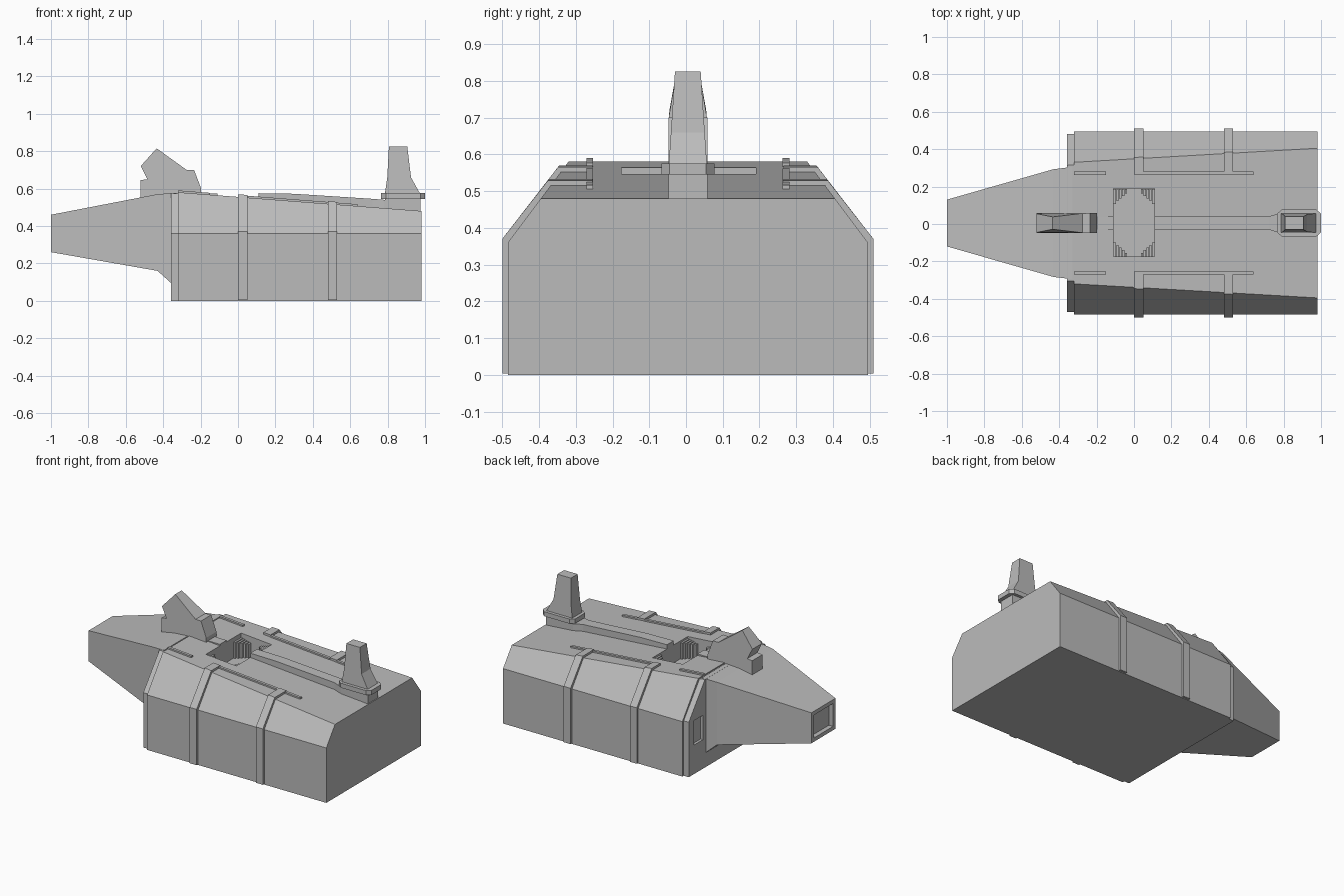
import bpy, bmesh

cube = bpy.data.objects.get("Cube")
if cube:
    bpy.data.objects.remove(cube, do_unlink=True)

CENTRE_Y = 0.005
grey = bpy.data.materials.new("hull_grey")
grey.use_nodes = True
colour = (0.5, 0.5, 0.5, 1)
grey.diffuse_color = colour
grey.node_tree.nodes["Principled BSDF"].inputs["Base Color"].default_value = colour


def loft(name, sections, mirror=False):
    """Skin a row of matching closed cross-sections and cap both ends."""
    bm = bmesh.new()
    rings = [[bm.verts.new(p) for p in s] for s in sections]
    n = len(rings[0])
    for a, b in zip(rings, rings[1:]):
        for i in range(n):
            j = (i + 1) % n
            bm.faces.new((a[i], a[j], b[j], b[i]))
    bm.faces.new(rings[0][::-1])
    bm.faces.new(rings[-1])
    bmesh.ops.recalc_face_normals(bm, faces=bm.faces)
    mesh = bpy.data.meshes.new(name)
    bm.to_mesh(mesh)
    bm.free()
    mesh.materials.append(grey)
    ob = bpy.data.objects.new(name, mesh)
    ob.location.y = CENTRE_Y
    bpy.context.collection.objects.link(ob)
    if mirror:
        mod = ob.modifiers.new("both_sides", 'MIRROR')
        mod.use_axis = (False, True, False)
        mod.use_mirror_merge = False
    return ob


def rect(x, hw, z0, z1):
    return [(x, -hw, z0), (x, hw, z0), (x, hw, z1), (x, -hw, z1)]


def bar(name, x0, x1, y0, y1, z0, z1, mirror=False):
    def ring(x):
        return [(x, y0, z0), (x, y1, z0), (x, y1, z1), (x, y0, z1)]
    return loft(name, [ring(x0), ring(x1)], mirror)


def cut(ob, cutter):
    cutter.hide_render = True
    mod = ob.modifiers.new("cut", 'BOOLEAN')
    mod.object = cutter
    mod.solver = 'EXACT'
    bpy.context.view_layer.objects.active = ob
    bpy.ops.object.modifier_apply(modifier=mod.name)
    bpy.data.objects.remove(cutter, do_unlink=True)


def deck(x):
    """Height of the sloping deck."""
    return 0.58 - (x + 0.32) * 0.1 / 1.3


def edge(x):
    """Half width of the deck."""
    return 0.325 + (x + 0.32) * 0.075 / 1.3


def hull_ring(x, d=0):
    half = [(0.49 - d, 0), (0.49 - d, 0.36), (edge(x) - d, deck(x) - d / 2)]
    return [(x, y, z) for y, z in half] + [(x, -y, z) for y, z in half[::-1]]


# Hull with a sunken deck well
hull = loft("hull", [hull_ring(-0.32), hull_ring(0.98)])
cut(hull, bar("well_cutter", -0.11, 0.11, -0.18, 0.185, 0.43, 0.7))

# Front collar with a recessed port either side of the nose
collar = loft("front_collar", [hull_ring(-0.357, 0.014), hull_ring(-0.31, 0.014)])
for y0, y1 in ((0.33, 0.42), (-0.42, -0.33)):
    cut(collar, bar("port_cutter", -0.38, -0.34, y0, y1, 0.19, 0.35))

# Nose with a recessed front opening
nose = loft("nose", [rect(-1, 0.125, 0.26, 0.46), rect(-0.43, 0.288, 0.16, 0.57),
                     rect(-0.33, 0.3, 0.07, 0.577)])
cut(nose, bar("opening_cutter", -1.1, -0.97, -0.1, 0.1, 0.285, 0.435))

# Ribbed corner fillers in the well
for sx in (-1, 1):
    for sy in (-1, 1):
        for i in range(5):
            x = sx * (0.103 - i * 0.015)
            length = 0.08 - i * 0.014
            ys = sorted((sy * 0.183, sy * (0.183 - length)))
            bar("well_rib", x - 0.006, x + 0.006, *ys, 0.42, 0.535 - i * 0.004)


# Straps wrapped around the hull
def strap_ring(x):
    z, e = deck(x), edge(x)
    return [(x, y, h) for y, h in (
        (0.26, z + 0.014), (e + 0.007, z + 0.014), (0.505, 0.37), (0.505, 0.004),
        (0.47, 0.004), (0.47, 0.35), (e - 0.02, z - 0.02), (0.26, z - 0.02))]


for x in (0.0, 0.48):
    loft("strap", [strap_ring(x), strap_ring(x + 0.05)], mirror=True)

# Deck rails
for x0, x1 in ((-0.32, -0.15), (0.05, 0.48), (0.53, 0.64)):
    loft("deck_rail", [[(x, y, deck(x) + h) for y, h in
                        ((0.258, -0.02), (0.276, -0.02), (0.276, 0.01), (0.258, 0.01))]
                       for x in (x0, x1)], mirror=True)

# Central spine, widening under the rear tower
loft("spine", [rect(x, hw, 0.44, top) for x, hw, top in (
    (0.11, 0.035, 0.575), (0.3, 0.035, 0.572), (0.72, 0.035, 0.545),
    (0.78, 0.053, 0.54), (0.975, 0.053, 0.522))])
bar("front_spine", -0.22, -0.11, -0.035, 0.035, 0.5, 0.574)


# Rear tower on a chamfered plate
def plate_ring(z):
    half = [(0.765, 0.05), (0.79, 0.072), (0.975, 0.072), (1.0, 0.05)]
    return [(x, y, z) for x, y in half] + [(x, -y, z) for x, y in half[::-1]]


bar("tower_foot", 0.785, 0.975, -0.053, 0.053, 0.47, 0.55)
loft("tower_plate", [plate_ring(0.545), plate_ring(0.575)])
loft("rear_tower", [[(x0, -hw, z), (x1, -hw, z), (x1, hw, z), (x0, hw, z)]
                    for x0, x1, hw, z in ((0.785, 0.975, 0.052, 0.57),
                                          (0.798, 0.925, 0.046, 0.66),
                                          (0.807, 0.905, 0.035, 0.825))])

# Forward fin, pinched at its peak
fin = [(-0.52, 0.55, 0.053), (-0.52, 0.645, 0.053), (-0.485, 0.65, 0.053),
       (-0.52, 0.72, 0.05), (-0.435, 0.815, 0.033), (-0.275, 0.70, 0.052),
       (-0.235, 0.70, 0.053), (-0.197, 0.60, 0.053), (-0.197, 0.55, 0.053)]
loft("forward_fin", [[(x, s * hw, z) for x, z, hw in fin] for s in (-1, 1)])
